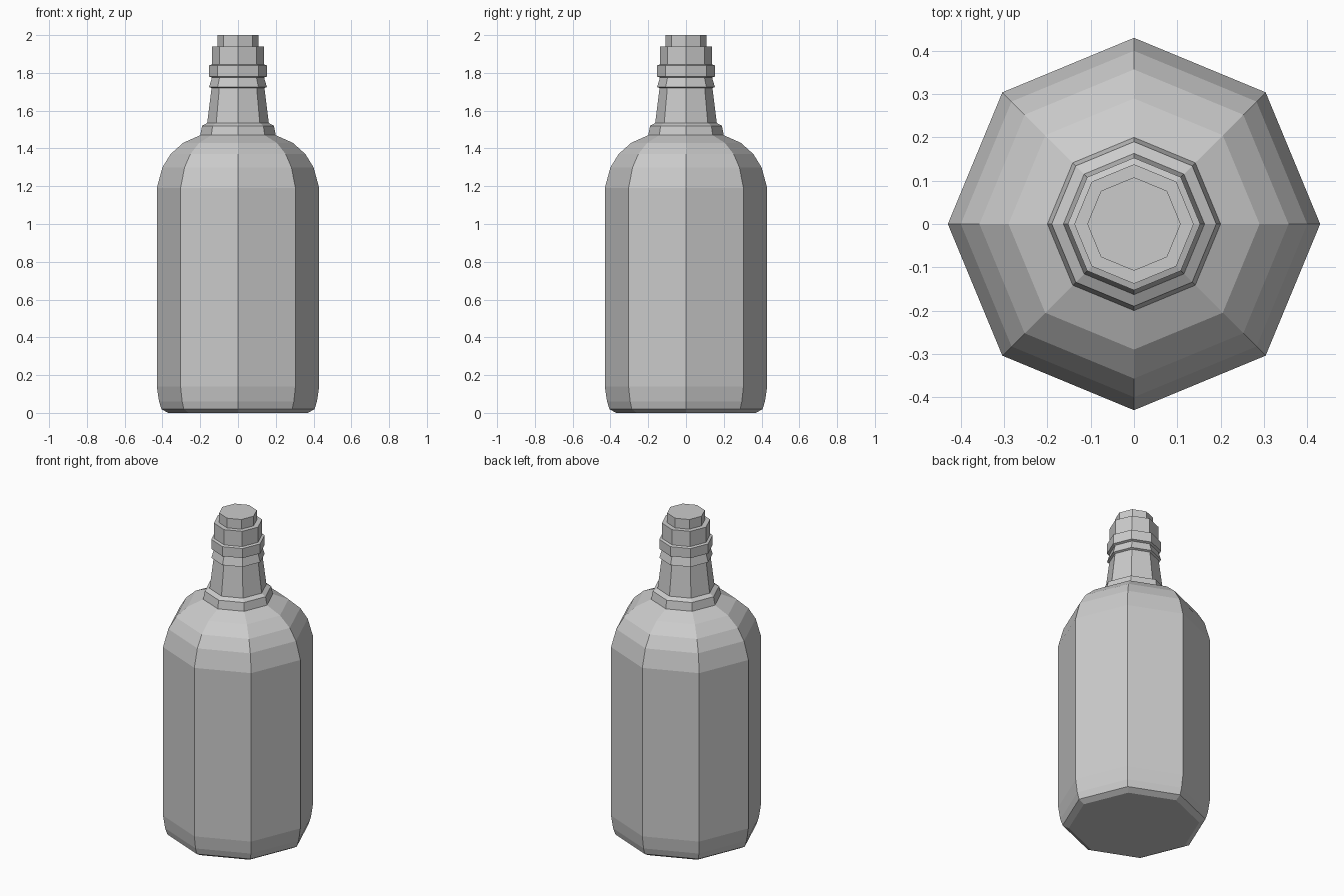
import bpy, bmesh
from math import cos, sin, tau

cube = bpy.data.objects.get("Cube")
if cube:
    bpy.data.objects.remove(cube, do_unlink=True)

SIDES = 8

grey = bpy.data.materials.new("plain_grey")
grey.use_nodes = True
colour = (0.6, 0.6, 0.6, 1)
grey.diffuse_color = colour
grey.node_tree.nodes["Principled BSDF"].inputs["Base Color"].default_value = colour


def lathe(name, profile, close_bottom=False, close_top=False):
    """Turn (radius, height) points into a flat-faced octagonal shell."""
    bm = bmesh.new()
    rings = [[bm.verts.new((r * cos(tau * i / SIDES), r * sin(tau * i / SIDES), z))
              for i in range(SIDES)] for r, z in profile]
    for low, high in zip(rings, rings[1:]):
        for i in range(SIDES):
            j = (i + 1) % SIDES
            bm.faces.new((low[i], low[j], high[j], high[i]))
    if close_bottom:
        bm.faces.new(rings[0][::-1])
    if close_top:
        bm.faces.new(rings[-1])
    mesh = bpy.data.meshes.new(name)
    bm.to_mesh(mesh)
    bm.free()
    mesh.materials.append(grey)
    obj = bpy.data.objects.new(name, mesh)
    bpy.context.collection.objects.link(obj)
    return obj


# Body with bevelled foot and rounded shoulder
lathe("bottle_body", [(0.37, 0), (0.405, 0.02), (0.418, 0.06), (0.43, 0.14),
                      (0.43, 1.19), (0.40, 1.30), (0.357, 1.37),
                      (0.29, 1.43), (0.20, 1.47)], close_bottom=True)

# Collar at the foot of the neck
lathe("neck_collar", [(0.20, 1.47), (0.19, 1.52), (0.163, 1.535)])

# Tapered neck
lathe("bottle_neck", [(0.163, 1.535), (0.14, 1.72)])

# Flared ring below the cap
lathe("neck_ring", [(0.14, 1.72), (0.153, 1.725), (0.138, 1.775)])

# Stepped stopper
lathe("stopper", [(0.138, 1.775), (0.153, 1.78), (0.153, 1.84), (0.138, 1.845),
                  (0.138, 1.94), (0.108, 1.94), (0.108, 2.0)], close_top=True)
